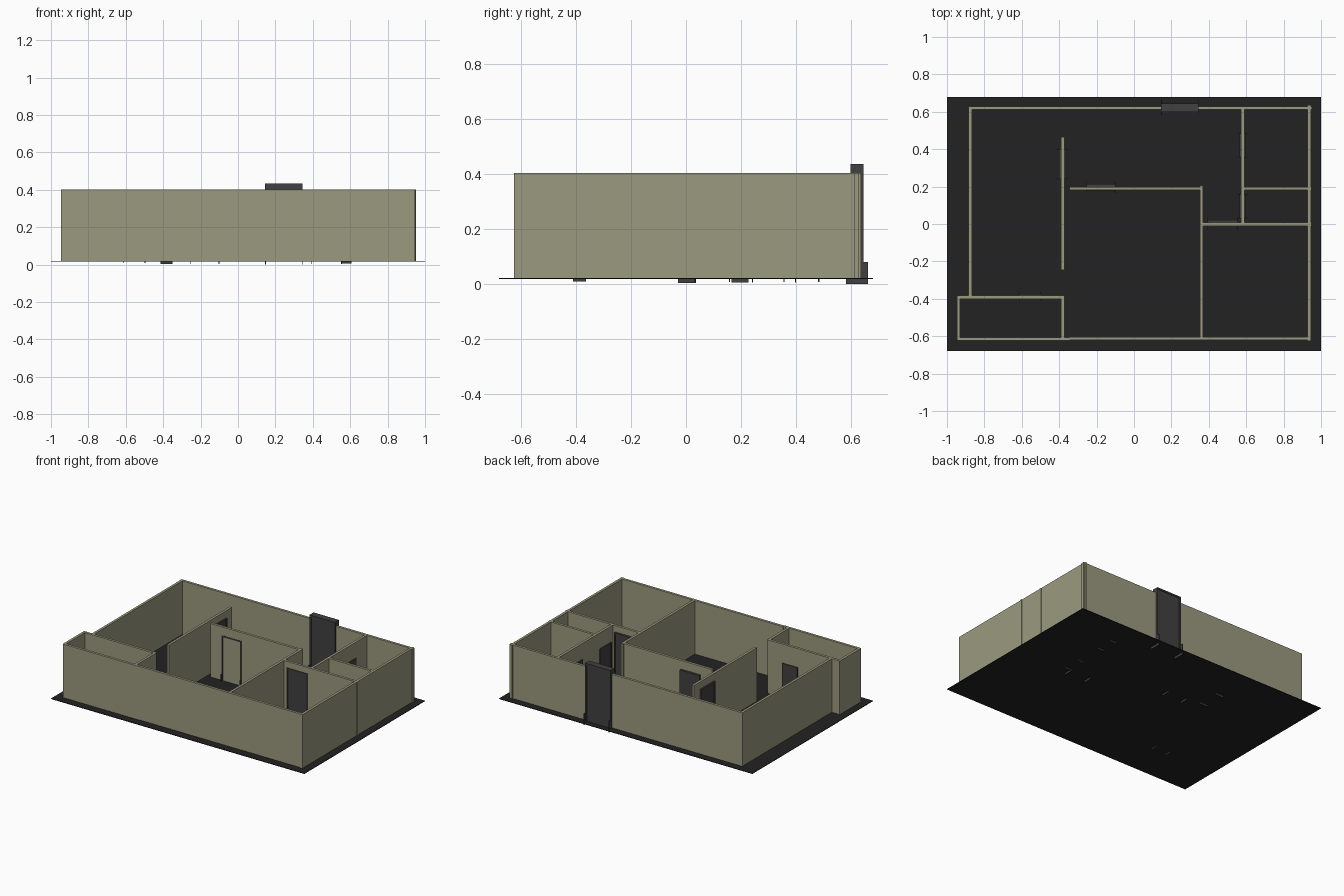
import bpy

if "Cube" in bpy.data.objects:
    bpy.data.objects.remove(bpy.data.objects["Cube"])


def material(name, rgb):
    m = bpy.data.materials.new(name)
    m.diffuse_color = (*rgb, 1)
    m.use_nodes = True
    m.node_tree.nodes["Principled BSDF"].inputs["Base Color"].default_value = m.diffuse_color
    return m


WALL = material("khaki_wall", (0.33, 0.32, 0.21))
DOOR = material("charcoal_door", (0.052, 0.052, 0.052))
FLOOR = material("black_floor", (0.016, 0.016, 0.016))


def boxes(name, spans, mat):
    """One object made of boxes given as (x0, x1, y0, y1, z0, z1)."""
    verts, faces = [], []
    for x0, x1, y0, y1, z0, z1 in spans:
        n = len(verts)
        verts += [(x, y, z) for z in (z0, z1)
                  for x, y in ((x0, y0), (x1, y0), (x1, y1), (x0, y1))]
        faces += [[n + i for i in f] for f in (
            (3, 2, 1, 0), (4, 5, 6, 7), (0, 1, 5, 4),
            (1, 2, 6, 5), (2, 3, 7, 6), (3, 0, 4, 7))]
    mesh = bpy.data.meshes.new(name)
    mesh.from_pydata(verts, [], faces)
    mesh.materials.append(mat)
    ob = bpy.data.objects.new(name, mesh)
    bpy.context.collection.objects.link(ob)
    return ob


# Floor slab
boxes("floor", [(-1, 1, -0.68, 0.68, 0.017, 0.021)], FLOOR)

# Walls: axis they run along, start, end, position on the other axis
Z0, Z1, T = 0.02, 0.403, 0.009
walls = {
    "back_wall": ("x", -0.885, 0.952, 0.62),
    "left_wall": ("y", -0.39, 0.625, -0.875),
    "right_wall": ("y", -0.625, 0.636, 0.936),
    "front_wall": ("x", -0.345, 0.945, -0.612),
    "porch_front_wall": ("x", -0.945, -0.345, -0.615),
    "porch_left_wall": ("y", -0.622, -0.385, -0.938),
    "porch_back_wall": ("x", -0.945, -0.375, -0.391),
    "porch_right_wall": ("y", -0.615, -0.385, -0.381),
    "hall_wall": ("y", -0.245, 0.465, -0.381),
    "middle_room_back_wall": ("x", -0.345, 0.37, 0.19),
    "middle_room_right_wall": ("y", -0.61, 0.205, 0.361),
    "right_room_back_wall": ("x", 0.36, 0.95, -0.002),
    "small_rooms_wall": ("y", 0.0, 0.62, 0.581),
    "small_rooms_divider": ("x", 0.575, 0.948, 0.19),
}
for name, (axis, a, b, c) in walls.items():
    span = (a, b, c - T, c + T) if axis == "x" else (c - T, c + T, a, b)
    boxes(name, [(*span, Z0, Z1)], WALL)


# Doors: leaf, two jambs, header and thin foot plates, all scaled by width
def door(name, axis, a, b, c):
    s = (b - a) / 0.2
    top, j, ht = Z0 + 0.415 * s, 0.012 * s, 0.023 * s
    parts = [
        (a + j, b - j, -0.018 * s, 0.018 * s, Z0, top - j),     # leaf
        (a, a + j, -ht, ht, Z0, top - j),                       # jambs
        (b - j, b, -ht, ht, Z0, top - j),
        (a, b, -ht, ht, top - j, top),                          # header
    ]
    for e in (a + 0.002, b - 0.002):                            # foot plates
        parts.append((e - 0.002, e + 0.002, -0.04 * s, 0.04 * s,
                      Z0 * (1 - s), Z0 + 0.06 * s))
    spans = []
    for u0, u1, v0, v1, z0, z1 in parts:
        v0, v1 = v0 + c, v1 + c
        spans.append((u0, u1, v0, v1, z0, z1) if axis == "x"
                     else (v0, v1, u0, u1, z0, z1))
    boxes(name, spans, DOOR)


door("main_door", "x", 0.145, 0.345, 0.622)
door("hall_door", "y", 0.24, 0.40, -0.383)
door("middle_room_door", "x", -0.255, -0.10, 0.196)
door("right_room_door", "x", 0.392, 0.555, 0.003)
door("porch_door", "x", -0.615, -0.495, -0.388)
door("small_room_door_front", "y", 0.03, 0.16, 0.58)
door("small_room_door_back", "y", 0.355, 0.485, 0.58)
